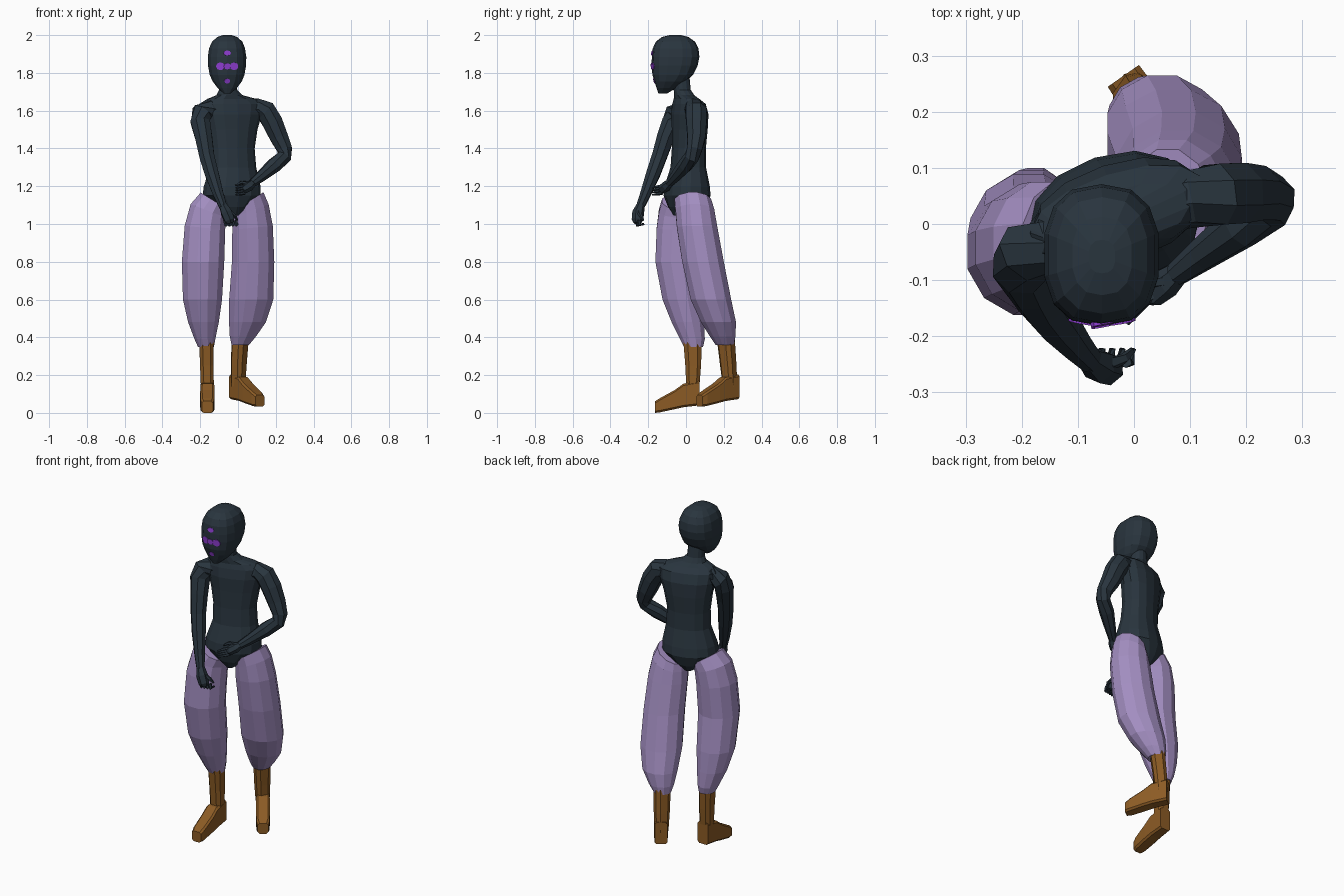
import bpy, bmesh, math
from mathutils import Vector, Matrix
from mathutils.bvhtree import BVHTree


def material(name, rgb):
    m = bpy.data.materials.new(name)
    m.diffuse_color = (*rgb, 1)
    return m


SLATE = material("dark slate", (0.022, 0.035, 0.048))
LILAC = material("lilac cloth", (0.37, 0.275, 0.54))
BROWN = material("brown leather", (0.26, 0.105, 0.018))
VIOLET = material("violet glow", (0.28, 0.05, 0.66))


def skin(name, rings, mat):
    """Bridge rings of points into a closed, flat-shaded object."""
    bm = bmesh.new()
    vs = [[bm.verts.new(p) for p in r] for r in rings]
    n = len(vs[0])
    for a, b in zip(vs, vs[1:]):
        for i in range(n):
            j = (i + 1) % n
            bm.faces.new((a[i], a[j], b[j], b[i]))
    bm.faces.new(vs[0][::-1])
    bm.faces.new(vs[-1])
    bmesh.ops.recalc_face_normals(bm, faces=bm.faces)
    me = bpy.data.meshes.new(name)
    bm.to_mesh(me)
    bm.free()
    ob = bpy.data.objects.new(name, me)
    bpy.context.collection.objects.link(ob)
    me.materials.append(mat)
    return ob


def stack(name, levels, mat, sides=12, yaw=0, power=2.0):
    """Loft superellipses: (z, cx, cy, rx, ry, optional slope along x)."""
    rings, rot = [], Matrix.Rotation(math.radians(yaw), 3, 'Z')
    for z, cx, cy, rx, ry, *slope in levels:
        ring = []
        for i in range(sides):
            a = 2 * math.pi * (i + 0.5) / sides
            c, s = math.cos(a), math.sin(a)
            p = Vector((math.copysign(abs(c) ** (2 / power), c) * rx,
                        math.copysign(abs(s) ** (2 / power), s) * ry, 0))
            p = rot @ p
            p.z = p.x * slope[0] if slope else 0
            ring.append(p + Vector((cx, cy, z)))
        rings.append(ring)
    return skin(name, rings, mat)


def limb(name, path, mat, sides=8):
    """Tube along a path of (x, y, z, radius)."""
    pts = [Vector(p[:3]) for p in path]
    rings = []
    for k, p in enumerate(pts):
        t = (pts[min(k + 1, len(pts) - 1)] - pts[max(k - 1, 0)]).normalized()
        u = t.cross(Vector((0.35, 0.93, 0.1))).normalized()
        v = t.cross(u)
        rings.append([p + path[k][3] * (u * math.cos(a) + v * math.sin(a))
                      for a in (2 * math.pi * i / sides for i in range(sides))])
    return skin(name, rings, mat)


def boot_foot(name, heel, angle, drop):
    """Bevelled box sections from heel to toe; drop lifts the sole."""
    d = Vector((math.cos(angle), math.sin(angle), 0))
    w = Vector((-d.y, d.x, 0))
    rings = []
    for t, lo, hi, hw in ((0, .04, .17, .034), (.085, .03, .155, .037),
                          (.13, .02, .122, .038), (.21, .003, .078, .036), (.235, 0, .062, .029)):
        c, e = Vector(heel) + d * t, 0.01
        section = ((-hw, lo + e), (-hw + e, lo), (hw - e, lo), (hw, lo + e),
                   (hw, hi - e), (hw - e, hi), (-hw + e, hi), (-hw, hi - e))
        rings.append([c + w * a + Vector((0, 0, z + drop)) for a, z in section])
    return skin(name, rings, BROWN)


# Torso with neck, turned slightly to one side
stack("torso", [(1.045, -.035, 0, .03, .07), (1.09, -.035, .004, .085, .1),
                (1.15, -.034, .006, .155, .118), (1.20, -.031, .006, .152, .113),
                (1.30, -.026, .012, .124, .088), (1.40, -.03, .015, .12, .084),
                (1.50, -.03, .02, .136, .087), (1.58, -.028, .02, .158, .088),
                (1.635, -.026, .016, .165, .075), (1.662, -.032, .003, .135, .056),
                (1.682, -.045, -.01, .07, .05), (1.71, -.052, -.02, .048, .044),
                (1.80, -.055, -.03, .046, .046)], SLATE, 14, 18, 2.2)

# Head
head = stack("head", [(1.692, -.057, -.122, .02, .024), (1.72, -.057, -.104, .052, .052),
                      (1.755, -.057, -.084, .079, .083), (1.79, -.058, -.070, .094, .108),
                      (1.84, -.058, -.060, .103, .122), (1.885, -.058, -.055, .104, .126),
                      (1.93, -.058, -.055, .097, .121), (1.965, -.057, -.056, .082, .104),
                      (1.99, -.057, -.057, .054, .07), (2.0, -.057, -.058, .024, .03)],
             SLATE, 14, 0, 2.5)

# Glowing face marks, set on the head surface
dg = bpy.context.evaluated_depsgraph_get()
bvh = BVHTree.FromObject(head, dg)
for k, (x, z, rx, rz) in enumerate(((-.057, 1.905, .02, .014), (-.057, 1.757, .016, .014),
                                    (-.057, 1.835, .019, .017), (-.093, 1.835, .024, .021),
                                    (-.021, 1.835, .024, .021))):
    hit, nor, _, _ = bvh.ray_cast(Vector((x, -1, z)), Vector((0, 1, 0)))
    u = Vector((0, 0, 1)).cross(nor).normalized()
    v = nor.cross(u)
    skin("face_mark_%d" % k,
         [[hit + nor * h + u * rx * math.cos(a) + v * rz * math.sin(a)
           for a in (math.pi * i / 4 for i in range(8))] for h in (-.006, .002)], VIOLET)

# Baggy trouser legs, cut high at the hip and low at the crotch
stack("right_trouser_leg", [(1.122, -.126, -.026, .074, .104, -.62), (1.07, -.158, -.034, .096, .113, -.38),
                            (.98, -.175, -.042, .111, .117, -.1), (.8, -.185, -.05, .116, .116),
                            (.6, -.188, -.018, .107, .11), (.48, -.183, .01, .084, .089),
                            (.39, -.175, .034, .057, .068), (.35, -.17, .04, .044, .052)], LILAC, 12)
stack("left_trouser_leg", [(1.122, .06, .036, .077, .1, .62), (1.07, .069, .047, .096, .106, .38),
                           (.98, .077, .059, .111, .111, .1), (.8, .08, .09, .116, .114),
                           (.6, .07, .132, .121, .111), (.48, .05, .172, .101, .096),
                           (.405, .026, .194, .072, .07), (.36, .012, .205, .048, .05)], LILAC, 12)

# Boots
stack("right_boot_shaft", [(.38, -.167, .035, .041, .052), (.25, -.165, .038, .038, .044),
                           (.13, -.162, .036, .036, .036)], BROWN, 8, 0, 2.8)
stack("left_boot_shaft", [(.40, .012, .21, .042, .046), (.25, .004, .224, .038, .042),
                          (.14, 0, .233, .036, .036)], BROWN, 8, -35, 2.8)
boot_foot("right_boot_foot", (-.162, .072, 0), math.radians(-90), 0)
boot_foot("left_boot_foot", (-.019, .264, 0), math.radians(-55), .033)

# Arms, rooted inside the chest
limb("right_arm", [(-.09, -.01, 1.605, .045), (-.15, -.03, 1.612, .054), (-.19, -.052, 1.59, .058),
                   (-.199, -.075, 1.54, .056), (-.182, -.108, 1.46, .049), (-.165, -.14, 1.36, .043),
                   (-.14, -.172, 1.27, .04), (-.105, -.214, 1.16, .03), (-.078, -.243, 1.09, .023)], SLATE)
limb("left_arm", [(.04, .03, 1.605, .045), (.1, .044, 1.614, .052), (.145, .052, 1.6, .059),
                  (.182, .055, 1.54, .058), (.217, .055, 1.46, .052), (.247, .045, 1.395, .043),
                  (.245, .03, 1.355, .04), (.19, -.005, 1.31, .041), (.12, -.056, 1.25, .03),
                  (.075, -.09, 1.215, .022)], SLATE)

# Hands: palm, four fingers and a thumb each
limb("right_palm", [(-.08, -.24, 1.1, .022), (-.062, -.253, 1.06, .032),
                    (-.045, -.258, 1.02, .03), (-.04, -.258, 1.005, .02)], SLATE, 6)
limb("left_palm", [(.08, -.087, 1.218, .02), (.058, -.105, 1.2, .027),
                   (.032, -.125, 1.185, .025), (.022, -.133, 1.18, .016)], SLATE, 6)
for k in range(4):
    s = k * .018
    limb("right_finger_%d" % k, [(-.068 + s, -.262 + s * .3, 1.02, .011),
                                 (-.062 + s, -.258 + s * .2, .994, .01),
                                 (-.056 + s, -.222, 1.0, .006)], SLATE, 5)
    z = k * .013
    limb("left_finger_%d" % k, [(.035, -.125, 1.163 + z, .009), (.008, -.152, 1.158 + z, .008),
                                (-.012, -.178, 1.155 + z * .9, .004)], SLATE, 5)
limb("right_thumb", [(-.045, -.25, 1.065, .013), (-.018, -.24, 1.045, .01),
                     (-.004, -.226, 1.02, .006)], SLATE, 5)
limb("left_thumb", [(.055, -.1, 1.215, .012), (.018, -.108, 1.22, .009),
                    (-.012, -.122, 1.205, .005)], SLATE, 5)
